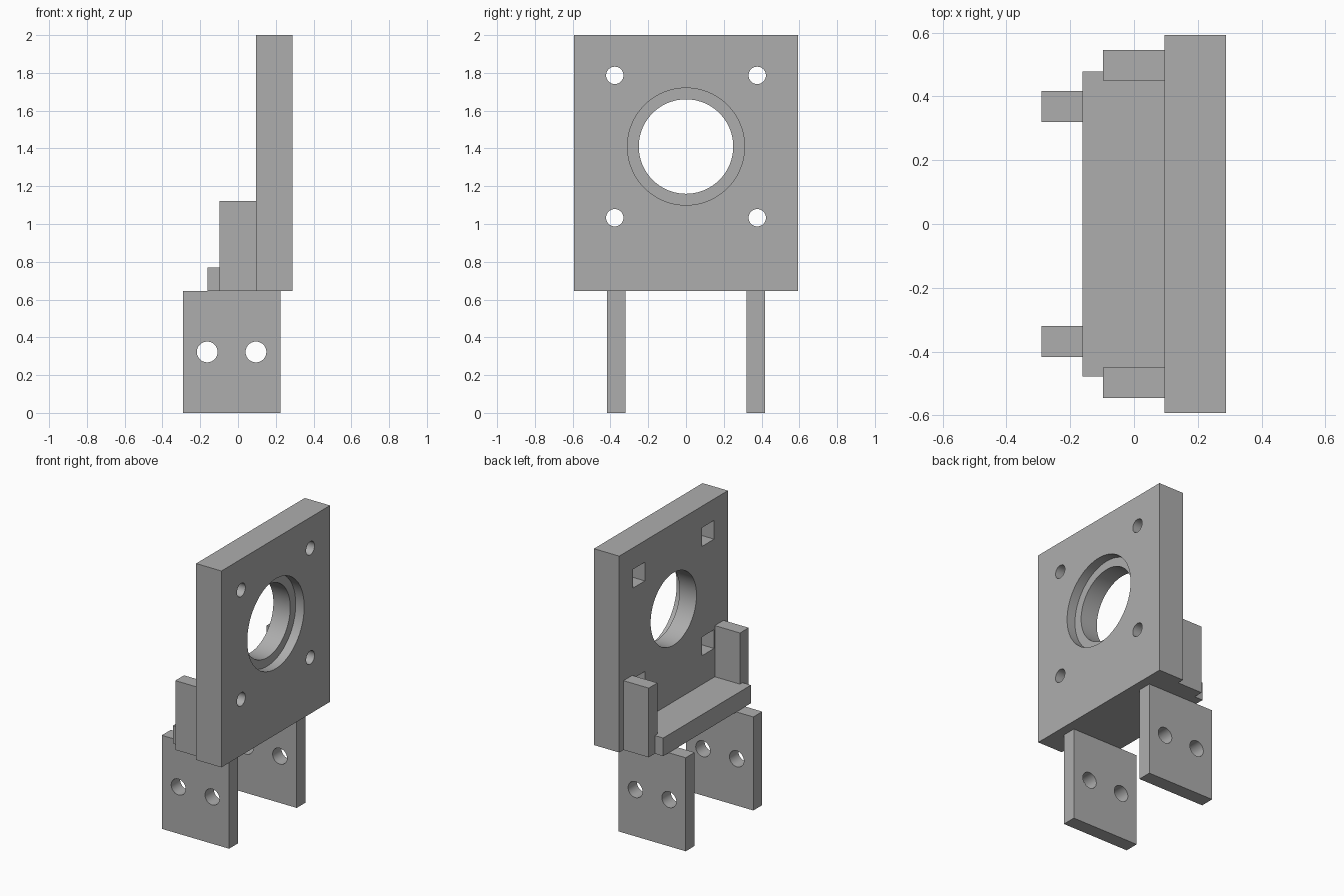
import bpy
import math

default = bpy.data.objects.get("Cube")
if default:
    bpy.data.objects.remove(default, do_unlink=True)

# One plain grey for the whole bracket
GREY = (0.42, 0.42, 0.42, 1.0)
grey = bpy.data.materials.new("plain_grey")
grey.use_nodes = True
grey.diffuse_color = GREY
grey.node_tree.nodes["Principled BSDF"].inputs["Base Color"].default_value = GREY

UNIT = 2 / 62       # one design step
BASE = 20 * UNIT    # height where the legs meet the plate
PLATE_BACK, PLATE_FRONT = 0.095, 0.288
PLATE_HALF = 0.592
BORE_Z = 1.41


def box(name, x, y, z):
    """Box from (min, max) ranges."""
    bpy.ops.mesh.primitive_cube_add(size=1, location=[sum(r) / 2 for r in (x, y, z)])
    obj = bpy.context.object
    obj.name = name
    obj.scale = [r[1] - r[0] for r in (x, y, z)]
    bpy.ops.object.transform_apply(location=False, rotation=False, scale=True)
    obj.data.materials.append(grey)
    return obj


def cylinder(axis, radius, depth, location, sides=48):
    """Cylinder cutter lying along x or y."""
    turn = (0, math.pi / 2, 0) if axis == "x" else (math.pi / 2, 0, 0)
    bpy.ops.mesh.primitive_cylinder_add(vertices=sides, radius=radius, depth=depth,
                                        location=location, rotation=turn)
    obj = bpy.context.object
    obj.data.materials.append(grey)
    return obj


def cut(target, cutters):
    """Subtract each cutter, then delete it."""
    bpy.ops.object.select_all(action="DESELECT")
    bpy.context.view_layer.objects.active = target
    target.select_set(True)
    for cutter in cutters:
        mod = target.modifiers.new("cut", "BOOLEAN")
        mod.operation = "DIFFERENCE"
        mod.solver = "EXACT"
        mod.object = cutter
        bpy.ops.object.modifier_apply(modifier=mod.name)
        bpy.data.objects.remove(cutter, do_unlink=True)
    bpy.ops.object.shade_smooth_by_angle(angle=math.radians(30))


# Upright mounting plate with a stepped bore
plate = box("mounting_plate", (PLATE_BACK, PLATE_FRONT),
            (-PLATE_HALF, PLATE_HALF), (BASE, 2))
cutters = [cylinder("x", 0.25, 1, (0.2, 0, BORE_Z), 96),
           cylinder("x", 0.31, 4 * UNIT, (PLATE_FRONT, 0, BORE_Z), 96)]

# Corner screw holes with square nut pockets on the rear face
for y in (-0.377, 0.377):
    for z in (BORE_Z - 0.377, BORE_Z + 0.377):
        cutters.append(cylinder("x", 0.046, 1, (0.2, y, z), 32))
        cutters.append(box("pocket_cutter", (0, PLATE_BACK + 3 * UNIT),
                           (y - 2 * UNIT, y + 2 * UNIT), (z - 2 * UNIT, z + 2 * UNIT)))
cut(plate, cutters)

# Shelf behind the plate, with a wider lip past the side blocks
box("shelf", (-0.097, PLATE_BACK), (-0.45, 0.45), (BASE, 0.77))
box("shelf_lip", (-0.161, -0.097), (-0.478, 0.478), (BASE, 0.77))

for side, label in ((1, "back"), (-1, "front")):
    # Side block bracing the plate
    box(label + "_side_block", (-0.097, PLATE_BACK),
        sorted((side * 0.45, side * 0.545)), (BASE, 1.123))
    # Leg with two bolt holes
    leg = box(label + "_leg", (-0.29, 0.224),
              sorted((side * 0.32, side * 0.417)), (0, BASE))
    cut(leg, [cylinder("y", 0.055, 1, (x, side * 0.37, BASE / 2)) for x in (-0.163, 0.095)])
